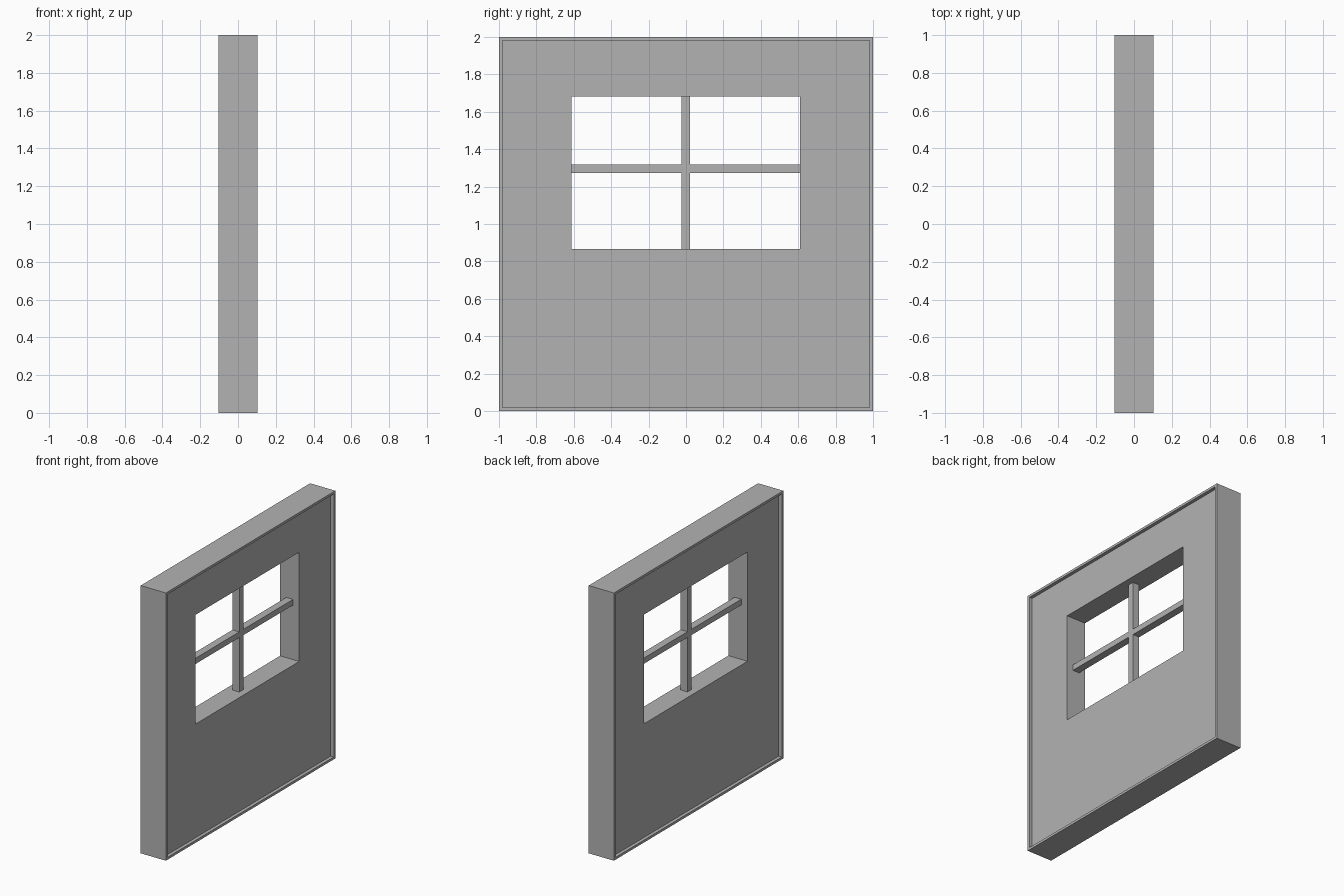
import bpy
import bmesh

cube = bpy.data.objects.get("Cube")
if cube:
    bpy.data.objects.remove(cube)

grey = bpy.data.materials.new("plain grey")
grey.use_nodes = True
colour = (0.45, 0.45, 0.45, 1)
grey.diffuse_color = colour
grey.node_tree.nodes["Principled BSDF"].inputs["Base Color"].default_value = colour


def finish(name, bm):
    bmesh.ops.recalc_face_normals(bm, faces=bm.faces)
    mesh = bpy.data.meshes.new(name)
    bm.to_mesh(mesh)
    bm.free()
    mesh.materials.append(grey)
    obj = bpy.data.objects.new(name, mesh)
    bpy.context.collection.objects.link(obj)


def box(name, low, high):
    bm = bmesh.new()
    bmesh.ops.create_cube(bm, size=1)
    for v in bm.verts:
        v.co = [(a + b) / 2 + c * (b - a) for a, b, c in zip(low, high, v.co)]
    finish(name, bm)


# Rectangles as (y low, y high, z low, z high)
outer = (-1, 1, 0, 2)
lip = 0.018
inner = (-1 + lip, 1 - lip, lip, 2 - lip)
opening = (-0.613, 0.61, 0.867, 1.683)
rim_x, panel_x = 0.104, 0.079

# Wall: rectangular loops joined into a closed ring with raised rims and a window
loops = [(outer, -rim_x), (outer, rim_x), (inner, rim_x), (inner, panel_x),
         (opening, panel_x), (opening, -panel_x), (inner, -panel_x), (inner, -rim_x)]
bm = bmesh.new()
rings = []
for (y0, y1, z0, z1), x in loops:
    corners = ((y0, z0), (y1, z0), (y1, z1), (y0, z1))
    rings.append([bm.verts.new((x, y, z)) for y, z in corners])
for i, ring in enumerate(rings):
    after = rings[(i + 1) % len(rings)]
    for j in range(4):
        k = (j + 1) % 4
        bm.faces.new((ring[j], ring[k], after[k], after[j]))
finish("wall_with_window_opening", bm)

# Window bars
bar_x = 0.028
box("upright_window_bar", (-bar_x, -0.025, opening[2]), (bar_x, 0.022, opening[3]))
box("cross_window_bar", (-bar_x, opening[0], 1.274), (bar_x, opening[1], 1.317))
